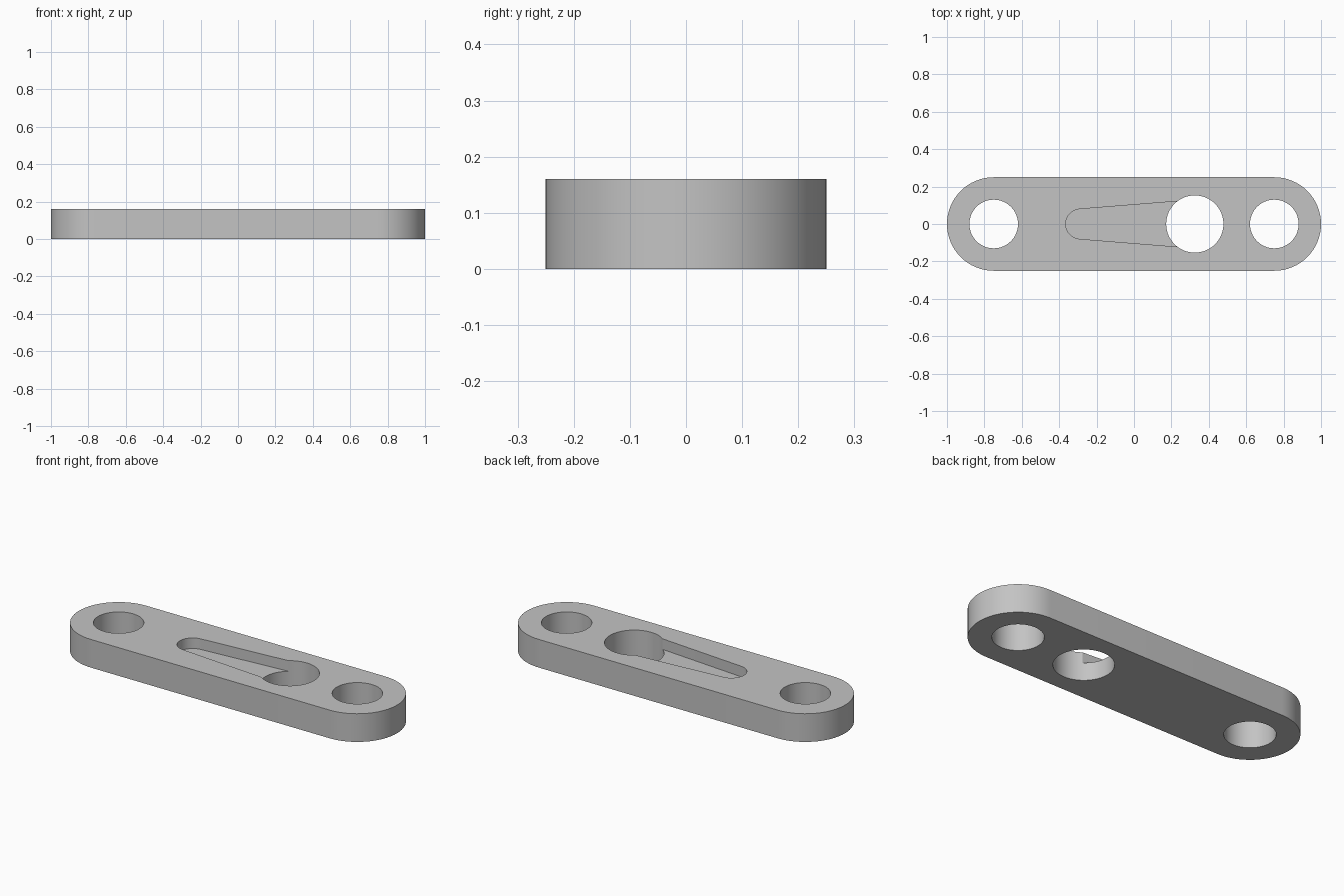
import bpy
import bmesh
from math import cos, sin, pi, radians

cube = bpy.data.objects.get("Cube")
if cube:
    bpy.data.objects.remove(cube, do_unlink=True)

THICKNESS = 0.16
END_X, END_RADIUS = 0.75, 0.25
HOLE_RADIUS = 0.13
KEY_X, KEY_RADIUS = 0.325, 0.153
SLOT_X, SLOT_RADIUS, SLOT_DEPTH = -0.285, 0.08, 0.06
SLOT_MOUTH = 0.129

grey = bpy.data.materials.new("plain grey")
grey.use_nodes = True
colour = (0.55, 0.55, 0.55, 1)
grey.diffuse_color = colour
grey.node_tree.nodes["Principled BSDF"].inputs["Base Color"].default_value = colour


def arc(cx, radius, start, end, steps):
    """Points on an arc centred on the long axis, angles in degrees."""
    angles = [radians(start + (end - start) * i / steps) for i in range(steps + 1)]
    return [(cx + radius * cos(a), radius * sin(a)) for a in angles]


def prism(name, outline, bottom, top):
    """Extrude a flat outline between two heights."""
    bm = bmesh.new()
    face = bm.faces.new([bm.verts.new((x, y, bottom)) for x, y in outline])
    raised = bmesh.ops.extrude_face_region(bm, geom=[face])["geom"]
    verts = [v for v in raised if isinstance(v, bmesh.types.BMVert)]
    bmesh.ops.translate(bm, verts=verts, vec=(0, 0, top - bottom))
    bmesh.ops.recalc_face_normals(bm, faces=bm.faces)
    mesh = bpy.data.meshes.new(name)
    bm.to_mesh(mesh)
    bm.free()
    mesh.materials.append(grey)
    obj = bpy.data.objects.new(name, mesh)
    bpy.context.collection.objects.link(obj)
    return obj


# Plate with fully rounded ends
plate = prism("link_plate",
              arc(END_X, END_RADIUS, -90, 90, 32) + arc(-END_X, END_RADIUS, 90, 270, 32),
              0, THICKNESS)

# Round through holes: one at each end and the large keyhole opening
cutters = [prism("hole_cutter", arc(x, r, 0, 360, 64)[:-1], -0.1, THICKNESS + 0.1)
           for x, r in ((-END_X, HOLE_RADIUS), (END_X, HOLE_RADIUS), (KEY_X, KEY_RADIUS))]

# Shallow tapered slot running from the keyhole opening
taper = 4.6
slot = arc(SLOT_X, SLOT_RADIUS, 90 + taper, 270 - taper, 24)
slot += [(KEY_X, -SLOT_MOUTH), (KEY_X, SLOT_MOUTH)]
cutters.append(prism("slot_cutter", slot, THICKNESS - SLOT_DEPTH, THICKNESS + 0.1))

# Cut the openings, then discard the cutters
bpy.ops.object.select_all(action='DESELECT')
bpy.context.view_layer.objects.active = plate
plate.select_set(True)
for cutter in cutters:
    cutter.hide_render = True
    cut = plate.modifiers.new("cut", 'BOOLEAN')
    cut.operation = 'DIFFERENCE'
    cut.solver = 'EXACT'
    cut.object = cutter
    bpy.ops.object.modifier_apply(modifier=cut.name)
    bpy.data.objects.remove(cutter, do_unlink=True)

bpy.ops.object.shade_smooth_by_angle(angle=radians(30))
